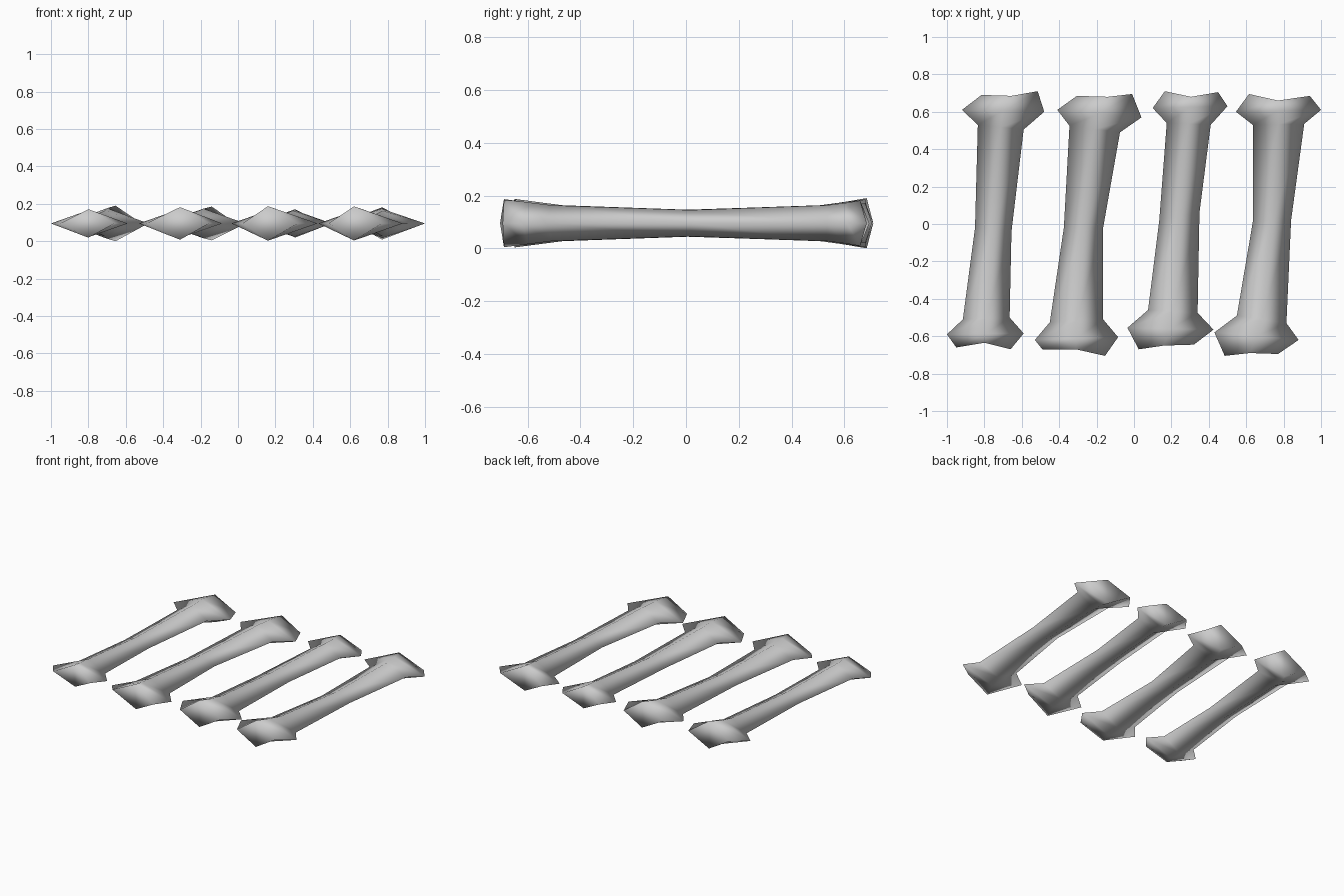
import bpy, bmesh

if "Cube" in bpy.data.objects:
    bpy.data.objects.remove(bpy.data.objects["Cube"])

Z = 0.095                      # height of the widest line of every bone
NECK, MID = 0.068, 0.05        # half thickness along the shaft


def bone(name, left, right, notches, ends):
    """Diamond-section bone: left/right outlines run from front to back."""
    h0, h1 = ends
    heights = [h0, (h0 + NECK) / 2, NECK, MID, NECK, (h1 + NECK) / 2, h1]
    bm = bmesh.new()
    rows = []
    last = len(left) - 1
    for i, (l, r, h) in enumerate(zip(left, right, heights)):
        if i == 0:
            cx, cy = notches[0]
        elif i == last:
            cx, cy = notches[1]
        else:
            cx, cy = (l[0] + r[0]) / 2, (l[1] + r[1]) / 2
        pts = [(*l, Z), (cx, cy, Z + h), (*r, Z), (cx, cy, Z - h)]
        rows.append([bm.verts.new(p) for p in pts])
    # long sides
    for a, b in zip(rows, rows[1:]):
        for k in range(4):
            n = (k + 1) % 4
            bm.faces.new((a[k], a[n], b[n], b[k]))
    # notched end caps
    for l, t, r, b in (rows[0], rows[-1]):
        bm.faces.new((l, t, b))
        bm.faces.new((t, r, b))
    bmesh.ops.recalc_face_normals(bm, faces=bm.faces)
    for f in bm.faces:
        f.smooth = True
    me = bpy.data.meshes.new(name)
    bm.to_mesh(me)
    bm.free()
    ob = bpy.data.objects.new(name, me)
    bpy.context.collection.objects.link(ob)
    return ob


# four bones side by side, from left to right
bone("bone_1",
     [(-.95, -.66), (-1, -.59), (-.915, -.51), (-.85, -.02),
      (-.835, .53), (-.92, .61), (-.815, .69)],
     [(-.66, -.67), (-.59, -.585), (-.665, -.50), (-.655, -.04),
      (-.59, .505), (-.48, .60), (-.515, .71)],
     [(-.80, -.635), (-.655, .685)], (.076, .095))

bone("bone_2",
     [(-.49, -.67), (-.53, -.62), (-.45, -.525), (-.375, -.02),
      (-.345, .525), (-.41, .61), (-.305, .685)],
     [(-.155, -.705), (-.085, -.605), (-.165, -.51), (-.165, -.02),
      (-.075, .49), (.04, .57), (-.01, .695)],
     [(-.31, -.67), (-.14, .68)], (.087, .09))

bone("bone_3",
     [(.025, -.67), (-.035, -.555), (.075, -.46), (.135, .02),
      (.175, .54), (.10, .62), (.165, .71)],
     [(.32, -.645), (.425, -.565), (.34, -.475), (.35, .06),
      (.41, .53), (.50, .63), (.45, .705)],
     [(.16, -.65), (.305, .68)], (.092, .076))

bone("bone_4",
     [(.485, -.705), (.43, -.58), (.55, -.49), (.635, .01),
      (.635, .53), (.545, .60), (.615, .695)],
     [(.77, -.695), (.88, -.62), (.815, -.53), (.84, .02),
      (.91, .535), (1, .61), (.94, .685)],
     [(.62, -.69), (.77, .66)], (.091, .086))
